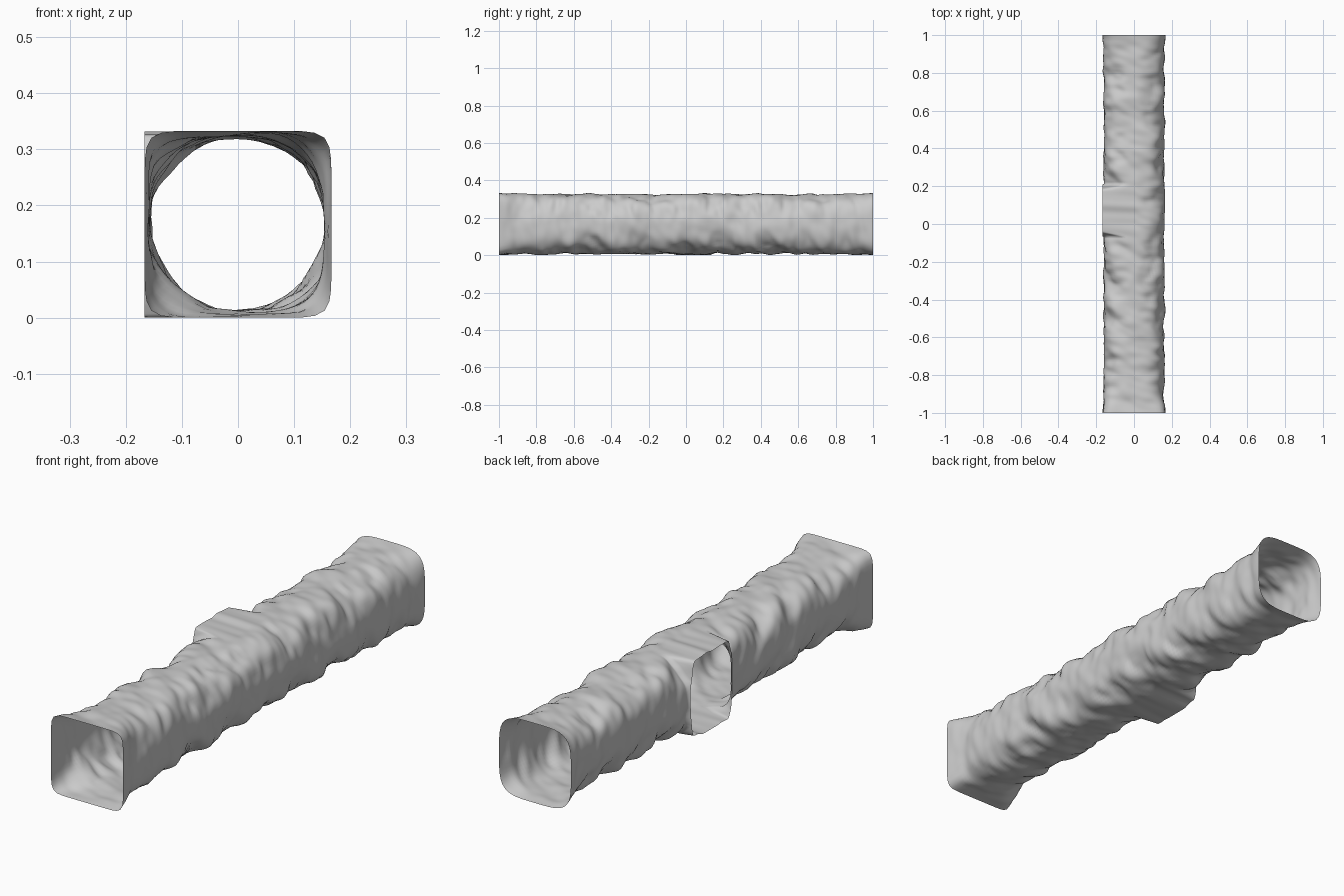
import bpy, bmesh, math
from mathutils import Vector, noise

cube = bpy.data.objects.get("Cube")
if cube:
    bpy.data.objects.remove(cube, do_unlink=True)

HALF = 0.1665      # half width and half height of the tunnel
RINGS, SIDES = 180, 72
HOLE_Y, HOLE_R = 0.07, 0.135   # side opening position and half width


def wobble(x, y, z, seed):
    return noise.noise(Vector((x, y, z + seed)))


def section_power(a, y):
    """Squareness of the cross-section: round inside, boxy at the ends."""
    c, s = math.cos(a), math.sin(a)
    p = 2.5 + 1.5 * wobble(c, y * 9 + s, s, 3) + 0.7 * wobble(c * 2, y * 22, s * 2, 8)
    front = max(0, 1 - (y + 1) / 0.16) ** 2
    back = max(0, 1 - (1 - y) / 0.2) ** 2
    p = max(1.9, p)
    return p + (9 - p) * front + (4.2 - p) * back


def wall_point(a, y):
    c, s = math.cos(a), math.sin(a)
    p = section_power(a, y)
    r = HALF / (abs(c) ** p + abs(s) ** p) ** (1 / p)
    # rocky dents, fading out at both rims
    fade = min(1, (1 - abs(y)) / 0.06)
    slant = y + 0.05 * c + 0.03 * s
    dent = 0.007 + 0.011 * wobble(c, slant * 11, s, 20) + 0.005 * wobble(c * 2.5, slant * 26, s * 2.5, 40)
    r *= 1 - fade * max(0, dent) / HALF
    x = max(-HALF, min(HALF, r * c))
    z = max(-HALF, min(HALF, r * s))
    # flare toward the side opening
    u = (y - HOLE_Y) / HOLE_R
    flare = max(0, 1 - u ** 4)
    side = max(0, min(1, -c * 3.5))
    x -= 0.22 * flare * side
    z *= 1 + 0.06 * flare * side
    z = max(-HALF, min(HALF, z))
    return x, y, z + HALF


# Open tunnel shell built ring by ring
bm = bmesh.new()
rings = []
for i in range(RINGS + 1):
    y = -1 + 2 * i / RINGS
    rings.append([bm.verts.new(wall_point(math.tau * k / SIDES, y)) for k in range(SIDES)])
for lower, upper in zip(rings, rings[1:]):
    for k in range(SIDES):
        n = (k + 1) % SIDES
        bm.faces.new((lower[k], upper[k], upper[n], lower[n]))

# Trim the flare flat to leave the side opening
bmesh.ops.bisect_plane(bm, geom=bm.verts[:] + bm.edges[:] + bm.faces[:], dist=1e-6,
                       plane_co=(-HALF - 0.0003, 0, 0), plane_no=(-1, 0, 0), clear_outer=True)
bmesh.ops.recalc_face_normals(bm, faces=bm.faces)
for f in bm.faces:
    f.smooth = True

mesh = bpy.data.meshes.new("tunnel_shell")
bm.to_mesh(mesh)
bm.free()
tunnel = bpy.data.objects.new("tunnel_shell", mesh)
bpy.context.collection.objects.link(tunnel)

# Plain rock colour
rock = bpy.data.materials.new("light_grey_rock")
rock.use_nodes = True
rock.diffuse_color = (0.6, 0.6, 0.6, 1)
rock.node_tree.nodes["Principled BSDF"].inputs["Base Color"].default_value = (0.6, 0.6, 0.6, 1)
mesh.materials.append(rock)
